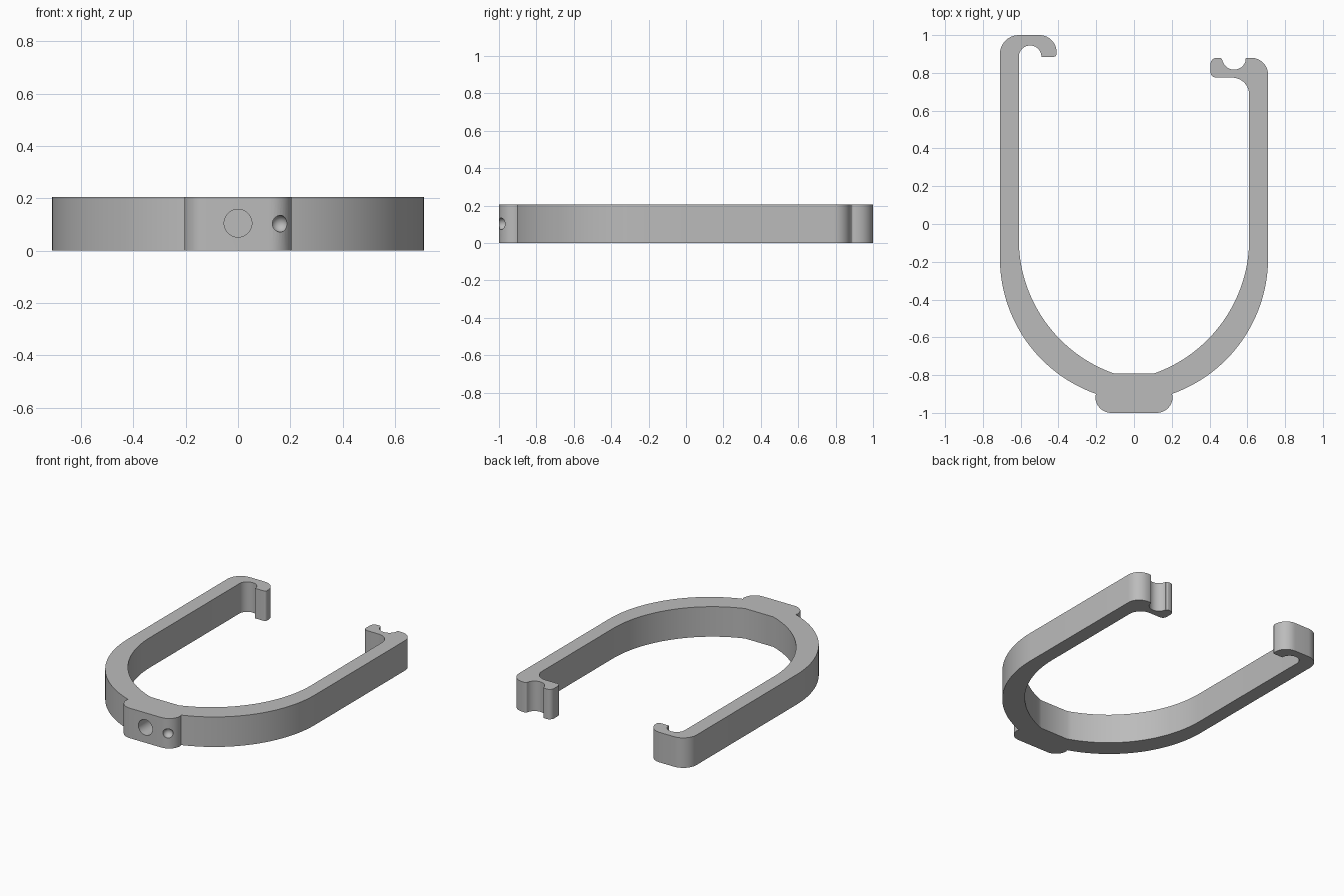
import bpy, bmesh, math
from mathutils import Matrix

if "Cube" in bpy.data.objects:
    bpy.data.objects.remove(bpy.data.objects["Cube"])

HEIGHT = 0.205


def arc(cx, cy, r, start, end, n=10):
    """Points along a circular arc, angles in degrees."""
    steps = [math.radians(start + (end - start) * i / n) for i in range(n + 1)]
    return [(cx + r * math.cos(a), cy + r * math.sin(a)) for a in steps]


def mirrored(points):
    return [(-x, y) for x, y in reversed(points)]


def make_object(name, bm):
    mesh = bpy.data.meshes.new(name)
    bmesh.ops.recalc_face_normals(bm, faces=bm.faces)
    bm.to_mesh(mesh)
    bm.free()
    obj = bpy.data.objects.new(name, mesh)
    bpy.context.collection.objects.link(obj)
    return obj


# Right half of the outer bow: rounded mounting block, then the swept side
outer = (arc(0.12, -0.915, 0.085, -90, 0)
         + arc(-0.053, -0.18, 0.763, -70.6, 0, 32))

# Right half of the inner bow, ending at the flat behind the block
inner = arc(-0.144, -0.08, 0.754, 0, -70.6, 32)

# Notched catch on the left arm
catch = (arc(0.62, 0.79, 0.09, 0, 90)
         + arc(0.6, 0.87, 0.01, 90, 180, 4)
         + arc(0.53, 0.88, 0.063, -10, -170, 20)
         + arc(0.455, 0.87, 0.01, 0, 90, 4)
         + arc(0.438, 0.847, 0.033, 90, 180, 6)
         + arc(0.435, 0.805, 0.03, 180, 270, 6)
         + arc(0.52, 0.685, 0.09, 90, 0))

# Curled hook on the right arm
hook = (arc(-0.55, 0.885, 0.06, 180, 0, 20)
        + arc(-0.425, 0.9, 0.015, -90, 0, 4)
        + arc(-0.5, 0.91, 0.09, 0, 90)
        + arc(-0.61, 0.9, 0.1, 90, 180))

outline = outer + catch + inner + mirrored(inner) + hook + mirrored(outer)

# Extrude the outline into the clip
bm = bmesh.new()
face = bm.faces.new([bm.verts.new((x, y, 0)) for x, y in outline])
result = bmesh.ops.extrude_face_region(bm, geom=[face])
top = [v for v in result["geom"] if isinstance(v, bmesh.types.BMVert)]
bmesh.ops.translate(bm, verts=top, vec=(0, 0, HEIGHT))
clip = make_object("clip_frame", bm)

# Blind round socket in the front of the block
bm = bmesh.new()
bmesh.ops.create_cone(bm, cap_ends=True, segments=48, radius1=0.053, radius2=0.053, depth=0.26,
                      matrix=Matrix.Translation((0, -1, 0.105)) @ Matrix.Rotation(math.pi / 2, 4, "X"))
socket = make_object("socket_cutter", bm)

# Small dimple on the rounded block corner
bm = bmesh.new()
bmesh.ops.create_uvsphere(bm, u_segments=32, v_segments=16, radius=0.032,
                          matrix=Matrix.Translation((0.16, -0.985, 0.103)))
dimple = make_object("dimple_cutter", bm)

# One grey plastic for everything
grey = bpy.data.materials.new("grey_plastic")
grey.use_nodes = True
colour = (0.5, 0.5, 0.5, 1)
grey.diffuse_color = colour
grey.node_tree.nodes["Principled BSDF"].inputs["Base Color"].default_value = colour
for obj in (clip, socket, dimple):
    obj.data.materials.append(grey)

bpy.ops.object.select_all(action="DESELECT")
clip.select_set(True)
bpy.context.view_layer.objects.active = clip
for cutter in (socket, dimple):
    mod = clip.modifiers.new(cutter.name, "BOOLEAN")
    mod.operation = "DIFFERENCE"
    mod.solver = "EXACT"
    mod.object = cutter
    bpy.ops.object.modifier_apply(modifier=mod.name)
    bpy.data.objects.remove(cutter)

bpy.ops.object.shade_smooth_by_angle(angle=math.radians(30))
